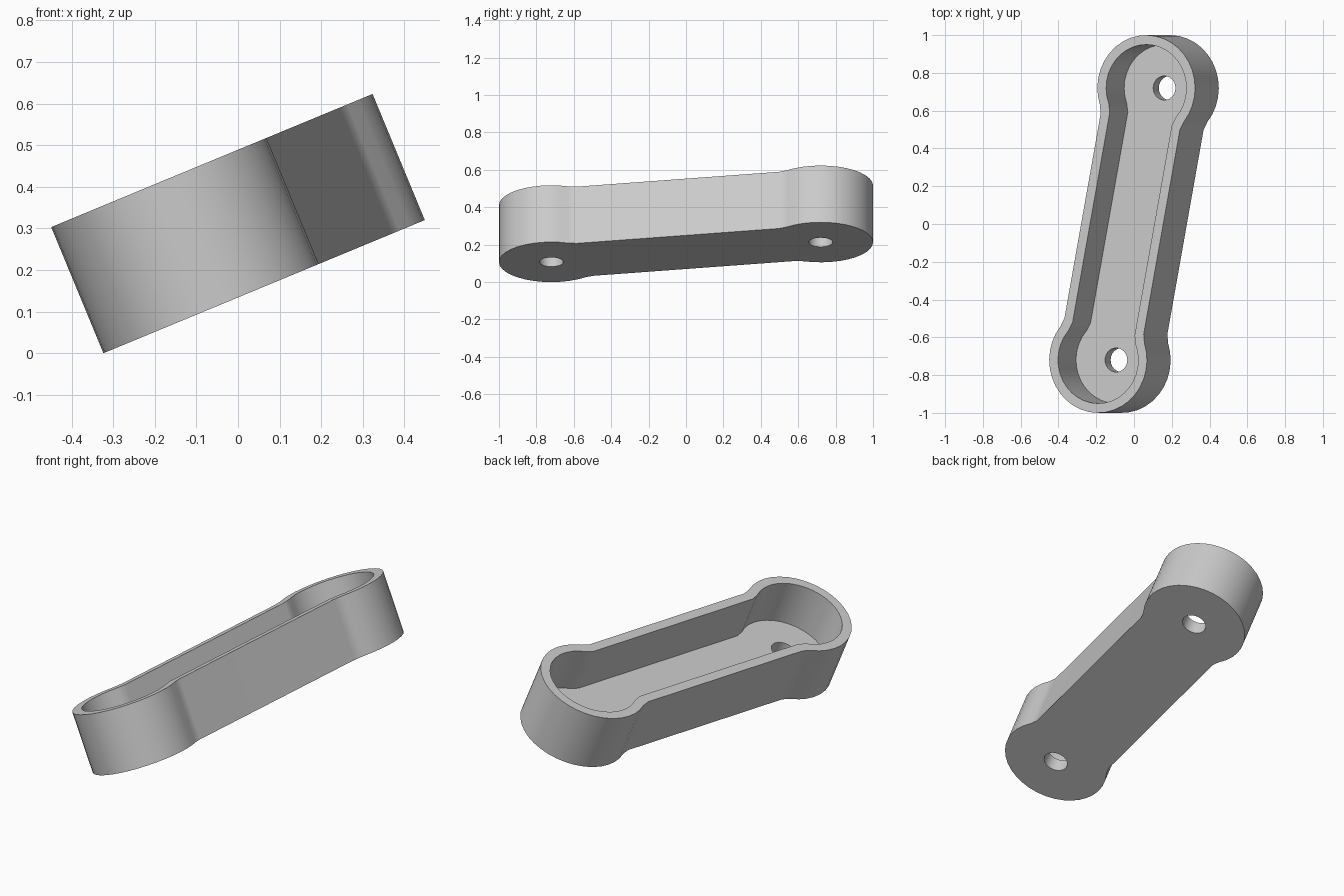
import bpy, bmesh, math
from mathutils import Vector, Matrix

cube = bpy.data.objects.get("Cube")
if cube:
    bpy.data.objects.remove(cube, do_unlink=True)

HEIGHT, FLOOR, WALL = 0.328, 0.078, 0.05
RADIUS, BAR = 0.28, 0.231
HOLE = 0.064
END = Vector((0.138, 0.72, 0))
TILT = math.radians(22.5)

grey = bpy.data.materials.new("light_grey")
grey.use_nodes = True
grey.diffuse_color = (0.6, 0.6, 0.6, 1)
grey.node_tree.nodes["Principled BSDF"].inputs["Base Color"].default_value = (0.6, 0.6, 0.6, 1)


def outline(radius, half_width, steps=24, ease=0.025):
    """Two round ends joined by a narrower bar, with eased inner corners."""
    span = math.pi - math.asin(half_width / radius) - ease / radius
    neck = END.length - math.sqrt(radius**2 - half_width**2) - ease
    turn = Matrix.Rotation(-math.atan2(END.x, END.y), 3, 'Z')
    half = [Vector((half_width, neck, 0))]
    for i in range(steps + 1):
        a = span * (1 - 2 * i / steps)
        half.append(Vector((radius * math.sin(a), END.length + radius * math.cos(a), 0)))
    half.append(Vector((-half_width, neck, 0)))
    return [turn @ p for p in half] + [turn @ -p for p in half]


def circle(centre, radius, steps=24):
    return [centre + Vector((radius * math.cos(t), radius * math.sin(t), 0))
            for t in (math.tau * i / steps for i in range(steps))]


def prism(name, points, low, high):
    bm = bmesh.new()
    face = bm.faces.new([bm.verts.new((p.x, p.y, low)) for p in points])
    up = bmesh.ops.extrude_face_region(bm, geom=[face])
    verts = [g for g in up["geom"] if isinstance(g, bmesh.types.BMVert)]
    bmesh.ops.translate(bm, verts=verts, vec=(0, 0, high - low))
    bmesh.ops.recalc_face_normals(bm, faces=bm.faces)
    mesh = bpy.data.meshes.new(name)
    bm.to_mesh(mesh)
    bm.free()
    mesh.materials.append(grey)
    obj = bpy.data.objects.new(name, mesh)
    bpy.context.collection.objects.link(obj)
    return obj


# Solid arm, then the tray recess and the two pivot holes
arm = prism("link_arm", outline(RADIUS, BAR), 0, HEIGHT)
cutters = [prism("recess_cutter", outline(RADIUS - WALL, BAR - WALL), FLOOR, HEIGHT + 0.1)]
for side in (-1, 1):
    cutters.append(prism("hole_cutter", circle(END * side, HOLE), -0.1, FLOOR + 0.05))

bpy.ops.object.select_all(action='DESELECT')
arm.select_set(True)
bpy.context.view_layer.objects.active = arm
for cutter in cutters:
    cutter.hide_render = True
    mod = arm.modifiers.new("cut", 'BOOLEAN')
    mod.operation = 'DIFFERENCE'
    mod.solver = 'EXACT'
    mod.object = cutter
    bpy.ops.object.modifier_apply(modifier=mod.name)
    bpy.data.objects.remove(cutter, do_unlink=True)

# Smooth round walls with crisp rims
bpy.ops.object.shade_smooth_by_angle(angle=math.radians(30))
weighted = arm.modifiers.new("even_shading", 'WEIGHTED_NORMAL')
weighted.keep_sharp = True

# Tilt the arm sideways and rest its low edge on the ground
arm.rotation_euler = (0, -TILT, 0)
arm.location = (HEIGHT / 2 * math.sin(TILT), 0, (END.x + RADIUS) * math.sin(TILT))
